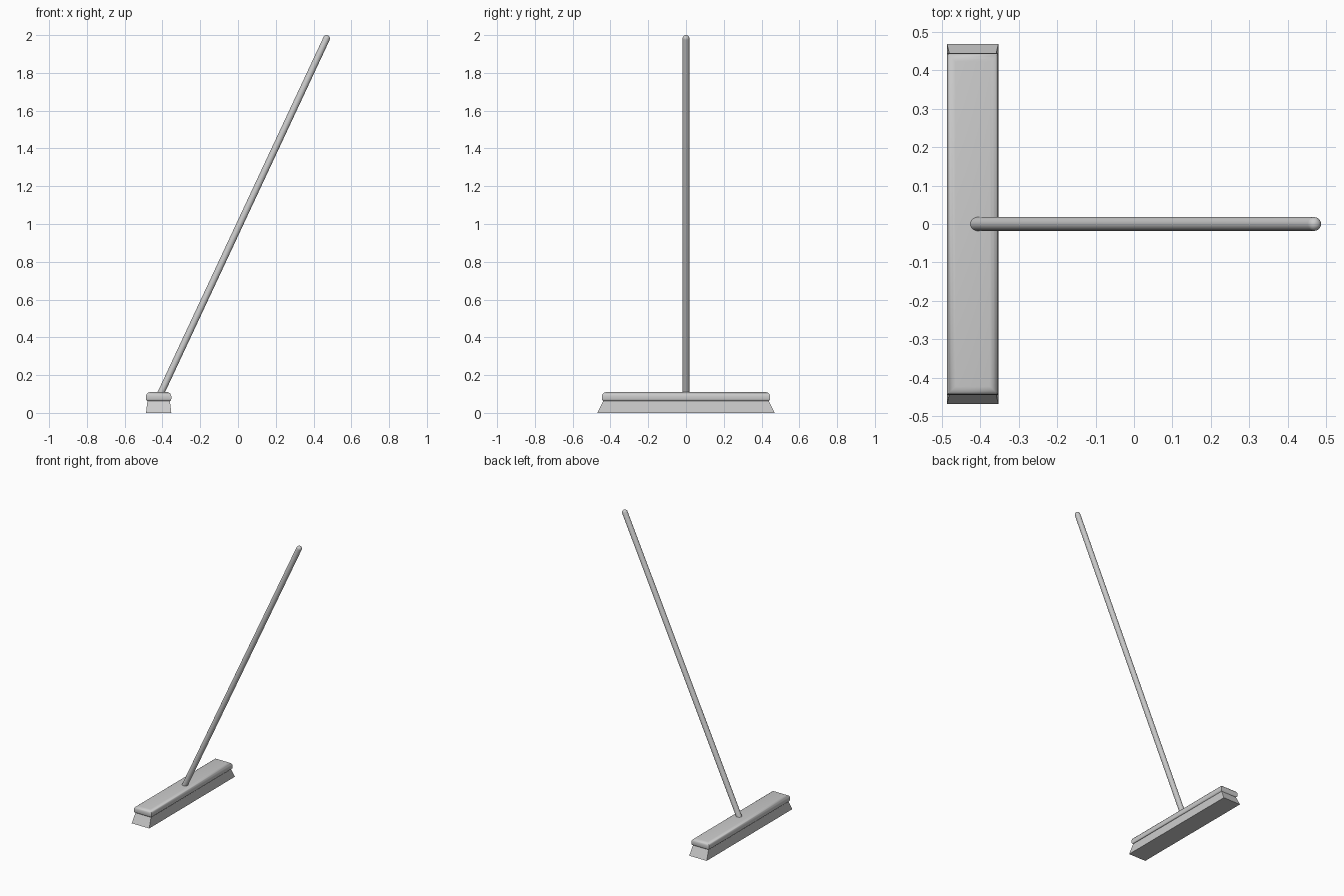
import bpy, bmesh, math
from mathutils import Vector

if "Cube" in bpy.data.objects:
    bpy.data.objects.remove(bpy.data.objects["Cube"])

HX = -0.42  # centre line of the broom head


def finish(name, bm, angle):
    bmesh.ops.recalc_face_normals(bm, faces=bm.faces[:])
    mesh = bpy.data.meshes.new(name)
    bm.to_mesh(mesh)
    bm.free()
    obj = bpy.data.objects.new(name, mesh)
    bpy.context.collection.objects.link(obj)
    bpy.ops.object.select_all(action='DESELECT')
    obj.select_set(True)
    bpy.context.view_layer.objects.active = obj
    bpy.ops.object.shade_smooth_by_angle(angle=math.radians(angle))
    return obj


def tapered_box(z0, half0, z1, half1):
    """Box with its own half sizes (x, y) at the bottom and the top."""
    bm = bmesh.new()
    bmesh.ops.create_cube(bm, size=2)
    for v in bm.verts:
        z, half = (z1, half1) if v.co.z > 0 else (z0, half0)
        v.co = (HX + v.co.x * half[0], v.co.y * half[1], z)
    return bm


def bevel(bm, test, offset, segments):
    edges = [e for e in bm.edges if test(e)]
    bmesh.ops.bevel(bm, geom=edges, offset=offset, segments=segments,
                    profile=0.5, affect='EDGES')


# Head block: rounded upper rim, softened lower rim
block = tapered_box(0.062, (0.067, 0.445), 0.11, (0.067, 0.445))
bevel(block, lambda e: all(v.co.z > 0.1 for v in e.verts), 0.022, 4)
bevel(block, lambda e: all(v.co.z < 0.063 for v in e.verts), 0.012, 3)
finish("head_block", block, 50)

# Bristles: flare outwards towards the floor
bristles = tapered_box(0, (0.067, 0.469), 0.068, (0.059, 0.436))
finish("bristles", bristles, 30)

# Handle: leaning round pole with a domed end
R, SIDES = 0.018, 24
foot, tip = Vector((HX + 0.001, 0, 0.082)), Vector((0.469, 0, 1.982))
axis = tip - foot
length = axis.length
profile = [(R, 0)] + [(R * math.cos(a), length + R * math.sin(a))
                      for a in (math.radians(15 * i) for i in range(6))]
pole = bmesh.new()
rings = [[pole.verts.new((r * math.cos(2 * math.pi * k / SIDES),
                          r * math.sin(2 * math.pi * k / SIDES), z))
          for k in range(SIDES)] for r, z in profile]
for low, high in zip(rings, rings[1:]):
    for k in range(SIDES):
        n = (k + 1) % SIDES
        pole.faces.new((low[k], low[n], high[n], high[k]))
pole.faces.new(rings[0])
pole.faces.new(rings[-1])
handle = finish("handle", pole, 40)
handle.location = foot
handle.rotation_euler = (0, math.atan2(axis.x, axis.z), 0)
